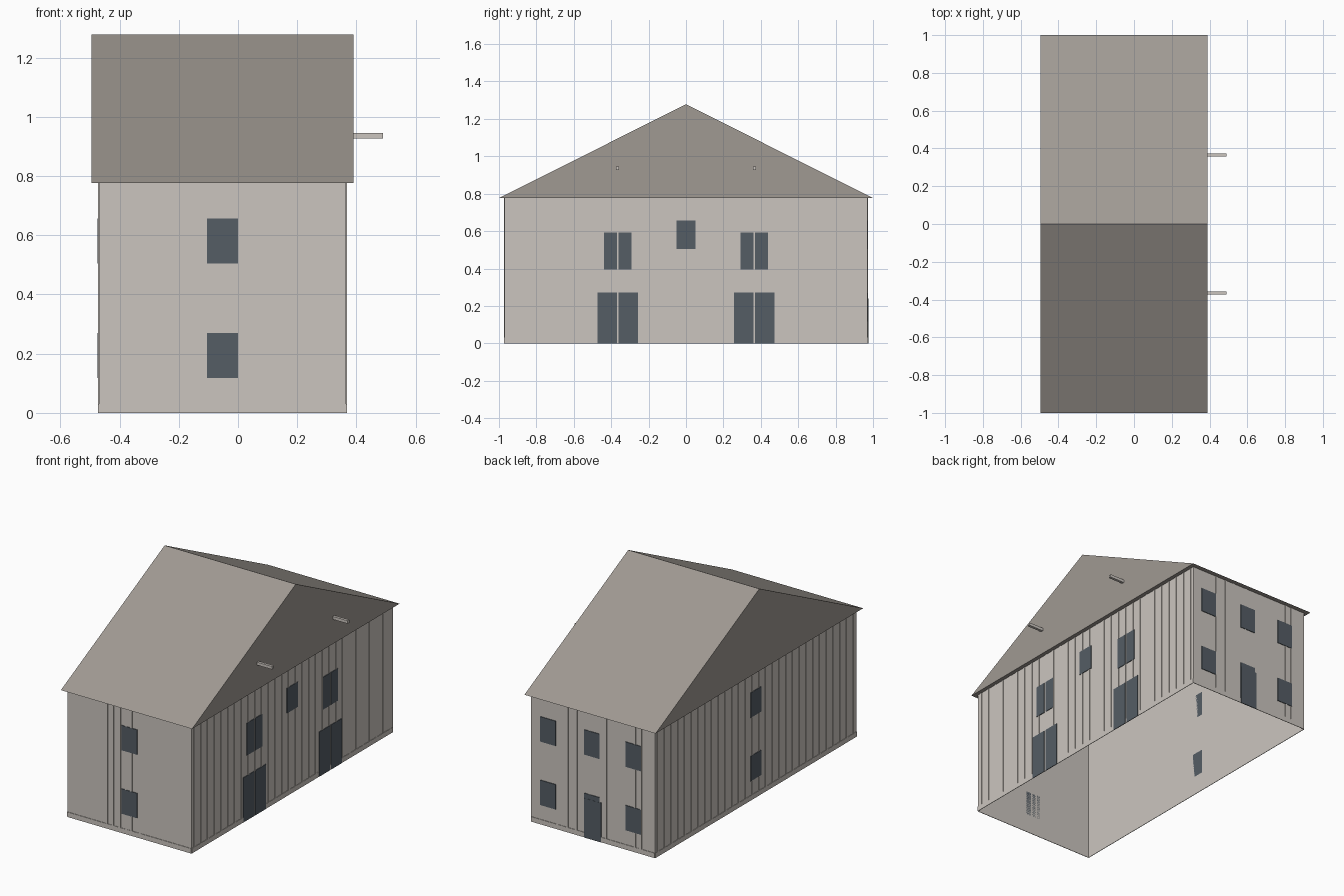
import bpy

cube = bpy.data.objects.get("Cube")
if cube:
    bpy.data.objects.remove(cube, do_unlink=True)

X0, X1, Y, EAVE, RIDGE = -0.47, 0.365, 0.97, 0.777, 1.278
TRIM, PLATE = 0.003, 0.004


def material(name, rgb):
    m = bpy.data.materials.new(name)
    m.use_nodes = True
    m.diffuse_color = (*rgb, 1)
    m.node_tree.nodes["Principled BSDF"].inputs["Base Color"].default_value = (*rgb, 1)
    return m


plaster = material("warm grey cladding", (0.60, 0.56, 0.52))
slate = material("roof grey brown", (0.35, 0.32, 0.29))
glass = material("dark blue grey glass", (0.09, 0.11, 0.13))


def mesh(name, verts, faces, mat):
    me = bpy.data.meshes.new(name)
    me.from_pydata(verts, [], faces)
    me.materials.append(mat)
    ob = bpy.data.objects.new(name, me)
    bpy.context.collection.objects.link(ob)
    return ob


BOX = [(0, 1, 3, 2), (4, 6, 7, 5), (0, 4, 5, 1), (2, 3, 7, 6), (0, 2, 6, 4), (1, 5, 7, 3)]


def box(name, xs, ys, zs, mat, faces=BOX):
    verts = [(x, y, z) for x in sorted(xs) for y in sorted(ys) for z in sorted(zs)]
    return mesh(name, verts, faces, mat)


def plate(name, wall, a, b, z0, z1, mat, depth):
    """Thin panel on a wall, spanning a to b along it."""
    if wall in ("left", "right"):
        face, out = (X1, depth) if wall == "left" else (X0, -depth)
        return box(name, (face, face + out), (a, b), (z0, z1), mat)
    face, out = (Y, depth) if wall == "back" else (-Y, -depth)
    return box(name, (a, b), (face, face + out), (z0, z1), mat)


# Walls, an open shell without floor or ceiling
box("walls", (X0, X1), (-Y, Y), (0, EAVE), plaster, BOX[:4])

# Gabled roof with its ridge across the building
profile = [(-1, EAVE), (1, EAVE), (0, RIDGE)]
mesh("roof", [(x, y, z) for x in (-0.495, 0.39) for y, z in profile],
     [(0, 2, 1), (3, 4, 5), (0, 1, 4, 3), (1, 2, 5, 4), (2, 0, 3, 5)], slate)

# Base boards and vertical battens
side_battens = [-0.9425 + 0.065 * i for i in range(30)]
battens = {
    "front": [-0.205, -0.165, -0.117, -0.075, -0.04, 0.02],
    "back": [0.19, 0.12, 0.06, -0.03, -0.14, -0.335, -0.375],
    "left": side_battens,
    "right": side_battens,
}
for wall, places in battens.items():
    span = (X0, X1) if wall in ("front", "back") else (-Y, Y)
    plate(wall + "_base_board", wall, *span, 0, 0.03, plaster, TRIM)
    for p in places:
        plate(wall + "_batten", wall, p - 0.006, p + 0.006, 0.03, EAVE, plaster, TRIM)

# Single windows in two storeys
UPPER, LOWER = (0.505, 0.657), (0.118, 0.27)
for storey in (UPPER, LOWER):
    plate("front_window", "front", -0.104, 0, *storey, glass, PLATE)
    plate("right_window", "right", -0.052, 0.052, *storey, glass, PLATE)
    for x in (0.25, -0.045, -0.325):
        plate("back_window", "back", x - 0.052, x + 0.052, *storey, glass, PLATE)
plate("left_window", "left", -0.052, 0.052, *UPPER, glass, PLATE)

# Back door, and double doors with double windows above on the left wall
plate("back_door", "back", -0.108, 0.007, 0, 0.24, glass, PLATE + 0.001)
for side in (-1, 1):
    centre = side * 0.365
    for leaf in (-1, 1):
        inner = centre + leaf * 0.005
        plate("double_window", "left", *sorted((inner, centre + leaf * 0.073)),
              0.395, 0.592, glass, PLATE)
        plate("double_door", "left", *sorted((inner, centre + leaf * 0.108)),
              0, 0.272, glass, PLATE)
    # Hoist beam projecting from the gable
    box("hoist_beam", (0.38, 0.49), (centre - 0.008, centre + 0.008),
        (0.927, 0.945), plaster)
